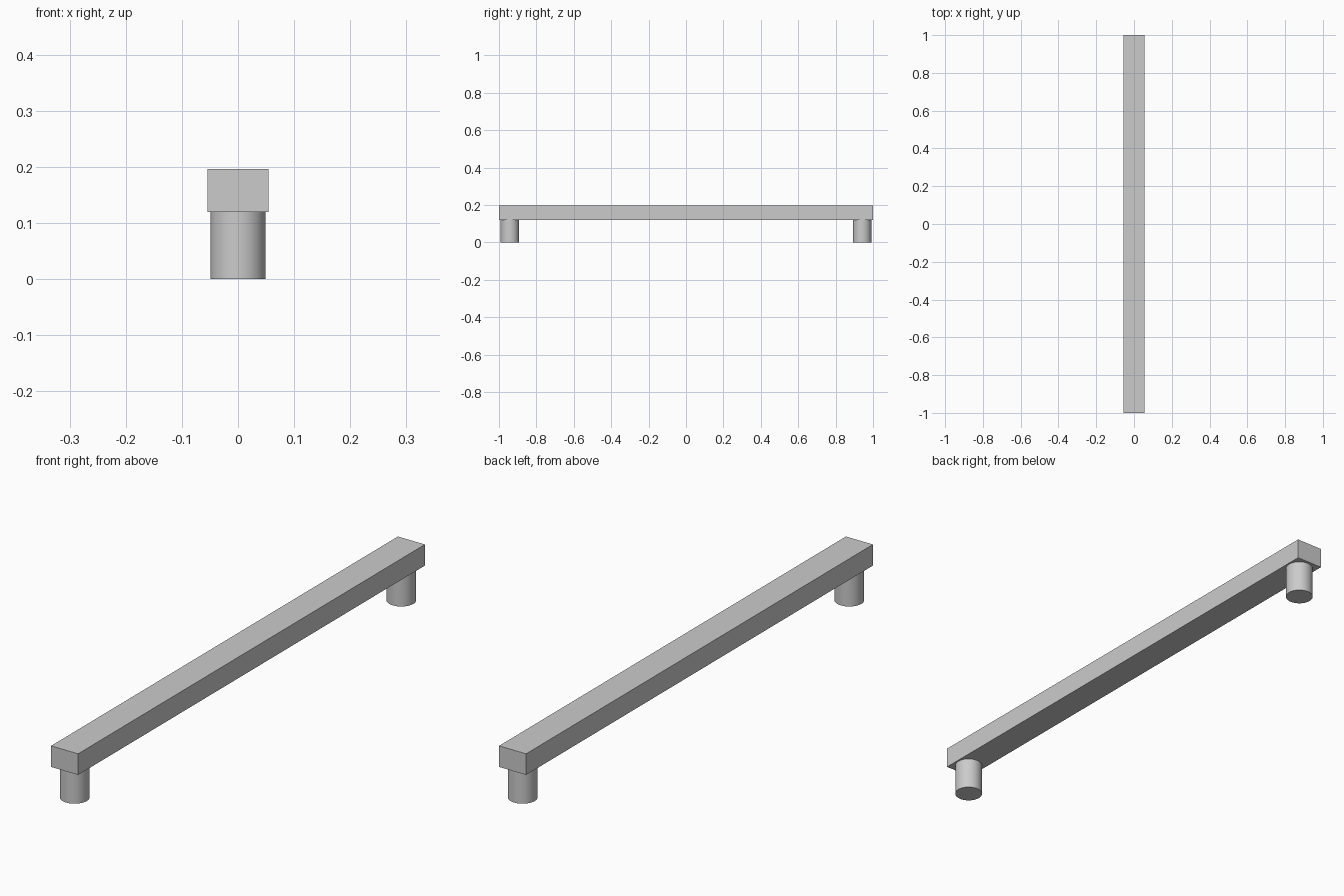
import bpy
import math

if "Cube" in bpy.data.objects:
    bpy.data.objects.remove(bpy.data.objects["Cube"], do_unlink=True)

# Single grey material
grey = bpy.data.materials.new("grey_metal")
grey.use_nodes = True
colour = (0.6, 0.6, 0.6, 1.0)
grey.diffuse_color = colour
grey.node_tree.nodes["Principled BSDF"].inputs["Base Color"].default_value = colour

WIDTH, LENGTH = 0.109, 2.0
BASE, TOP = 0.119, 0.196
LEG_RADIUS, LEG_Y = 0.049, 0.942

# Long rectangular bar
bpy.ops.mesh.primitive_cube_add(size=1, location=(0, 0, (BASE + TOP) / 2))
bar = bpy.context.object
bar.name = "bar"
bar.scale = (WIDTH, LENGTH, TOP - BASE)
bpy.ops.object.transform_apply(location=False, rotation=False, scale=True)
bar.data.materials.append(grey)

# Round standoff under each end
for name, side in (("front_standoff", -1), ("back_standoff", 1)):
    bpy.ops.mesh.primitive_cylinder_add(
        vertices=48, radius=LEG_RADIUS, depth=BASE,
        location=(0, side * LEG_Y, BASE / 2))
    leg = bpy.context.object
    leg.name = name
    leg.data.materials.append(grey)
    bpy.ops.object.shade_smooth_by_angle(angle=math.radians(30))
